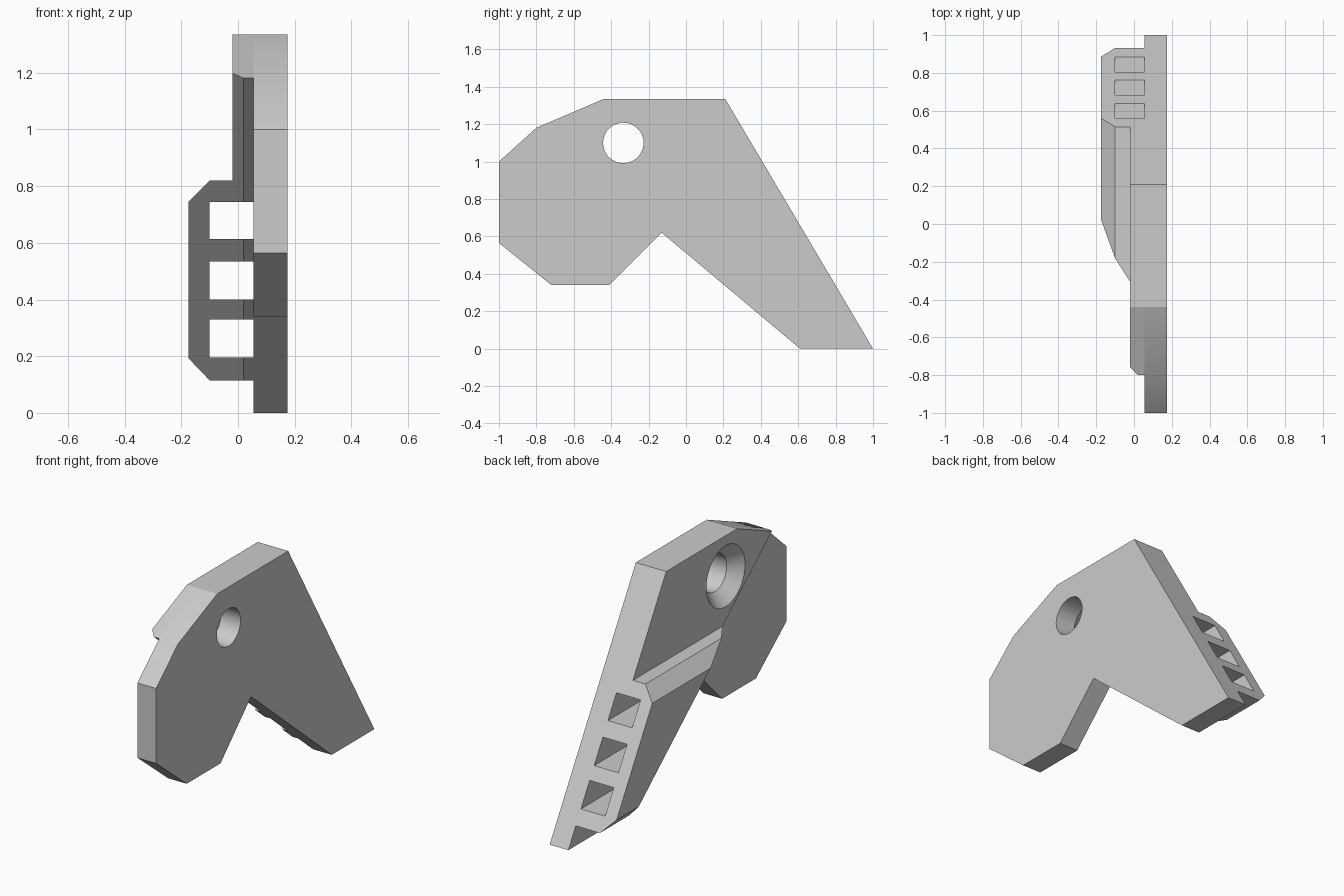
import bpy
import bmesh
from mathutils import Matrix, Vector

if "Cube" in bpy.data.objects:
    bpy.data.objects.remove(bpy.data.objects["Cube"], do_unlink=True)

GREY = (0.6, 0.6, 0.6, 1.0)
grey = bpy.data.materials.new("light_grey")
grey.use_nodes = True
grey.diffuse_color = GREY
grey.node_tree.nodes["Principled BSDF"].inputs["Base Color"].default_value = GREY


def finish(bm, name):
    bmesh.ops.recalc_face_normals(bm, faces=bm.faces[:])
    mesh = bpy.data.meshes.new(name)
    bm.to_mesh(mesh)
    bm.free()
    mesh.materials.append(grey)
    obj = bpy.data.objects.new(name, mesh)
    bpy.context.collection.objects.link(obj)
    return obj


def prism(points, sweep):
    """Closed prism from 3D outline points swept along a vector."""
    bm = bmesh.new()
    face = bm.faces.new([bm.verts.new(p) for p in points])
    res = bmesh.ops.extrude_face_region(bm, geom=[face], use_keep_orig=True)
    moved = [g for g in res["geom"] if isinstance(g, bmesh.types.BMVert)]
    bmesh.ops.translate(bm, verts=moved, vec=sweep)
    return bm


def slice_off(bm, point, normal):
    """Remove everything the normal points at and cap the cut."""
    bmesh.ops.bisect_plane(bm, geom=bm.verts[:] + bm.edges[:] + bm.faces[:],
                           plane_co=point, plane_no=normal, clear_outer=True)
    bmesh.ops.holes_fill(bm, edges=[e for e in bm.edges if e.is_boundary], sides=0)


def x_cone(name, x1, x2, r1, r2, y, z):
    bm = bmesh.new()
    place = Matrix.Translation(((x1 + x2) / 2, y, z)) @ Matrix.Rotation(1.5707963, 4, 'Y')
    bmesh.ops.create_cone(bm, cap_ends=True, segments=64, radius1=r1, radius2=r2,
                          depth=x2 - x1, matrix=place)
    return finish(bm, name)


def boolean(target, other, operation):
    mod = target.modifiers.new("join", 'BOOLEAN')
    mod.operation = operation
    mod.solver = 'EXACT'
    mod.object = other
    bpy.context.view_layer.objects.active = target
    bpy.ops.object.modifier_apply(modifier=mod.name)
    bpy.data.objects.remove(other, do_unlink=True)


# Flat side plate, outlined in y and z
INNER, OUTER = 0.055, 0.175
notch, heel, toe = (-0.13, 0.62), (0.61, 0.0), (1.0, 0.0)
back_top, front_top, brow = (0.21, 1.335), (-0.44, 1.335), (-0.8, 1.181)
outline = [notch, heel, toe, back_top, front_top, brow,
           (-1.0, 1.0), (-1.0, 0.565), (-0.72, 0.34), (-0.41, 0.34)]
plate = finish(prism([(INNER, y, z) for y, z in outline], (OUTER - INNER, 0, 0)),
               "bracket_body")

# Thick rib and rail, outlined in x and z and trimmed to the plate edges
section = [(INNER, 0.115), (INNER, 1.5), (-0.02, 1.5), (-0.02, 0.82), (-0.1, 0.82),
           (-0.175, 0.745), (-0.175, 0.193), (-0.1, 0.115)]
bm = prism([(x, -2, z) for x, z in section], (0, 4, 0))
for a, b in ((notch, heel), (toe, back_top), (back_top, front_top), (front_top, brow)):
    slice_off(bm, (0, a[0], a[1]), Vector((0, b[1] - a[1], a[0] - b[0])))

# 45 degree bevel along the lower front edge of the rib
below = Vector((0, heel[1] - notch[1], notch[0] - heel[0])).normalized()
slice_off(bm, (0.02, *notch), below - Vector((1, 0, 0)))
rail = finish(bm, "slotted_rail")

# Three square slots through the rail
for low, high in ((0.195, 0.33), (0.4, 0.535), (0.613, 0.745)):
    corners = [(-0.1, low), (0.2, low), (0.2, high), (-0.1, high)]
    boolean(rail, finish(prism([(x, -2, z) for x, z in corners], (0, 4, 0)), "slot"),
            'DIFFERENCE')
boolean(plate, rail, 'UNION')

# Countersunk screw hole
boolean(plate, x_cone("bore", -0.3, 0.3, 0.108, 0.108, -0.335, 1.1), 'DIFFERENCE')
boolean(plate, x_cone("countersink", -0.1, 0.049, 0.257, 0.108, -0.335, 1.1), 'DIFFERENCE')

bpy.ops.object.select_all(action='DESELECT')
plate.select_set(True)
bpy.context.view_layer.objects.active = plate
bpy.ops.object.shade_smooth_by_angle(angle=0.35)
